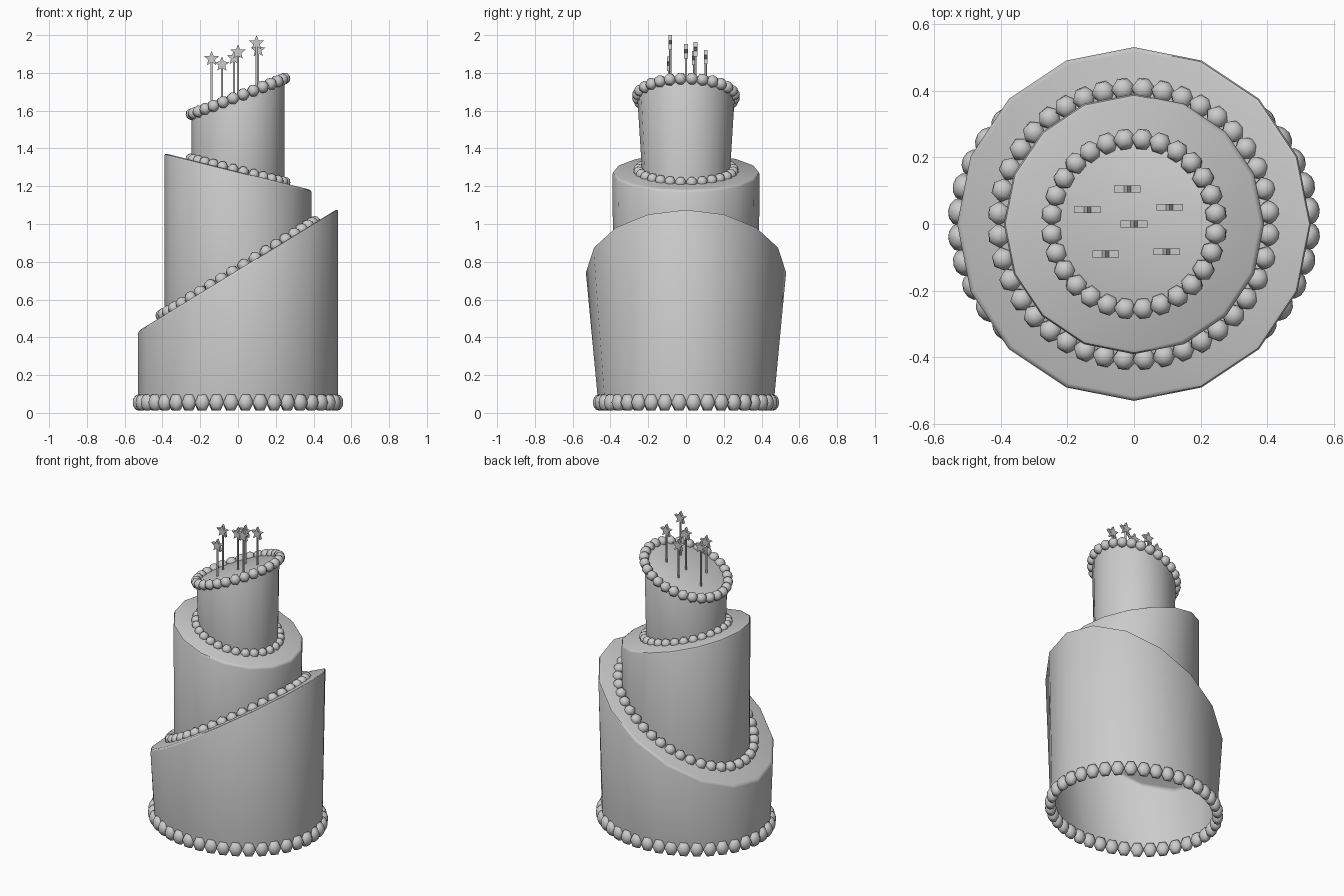
import bpy, bmesh
from math import cos, sin, pi, tau, radians
from mathutils import Matrix, Vector

if "Cube" in bpy.data.objects:
    bpy.data.objects.remove(bpy.data.objects["Cube"])

SIDES = 16


def make_object(name, bm, smooth_angle=None):
    bmesh.ops.recalc_face_normals(bm, faces=bm.faces)
    mesh = bpy.data.meshes.new(name)
    bm.to_mesh(mesh)
    bm.free()
    ob = bpy.data.objects.new(name, mesh)
    bpy.context.collection.objects.link(ob)
    if smooth_angle:
        bpy.ops.object.select_all(action='DESELECT')
        ob.select_set(True)
        bpy.context.view_layer.objects.active = ob
        bpy.ops.object.shade_smooth_by_angle(angle=radians(smooth_angle))
    return ob


def plane(height, slope):
    return lambda x: height + slope * x


def tier(name, low, high, low_radii, high_radii, bevel=0.014):
    """Open-bottomed tier between two tilted planes, with a softened top rim."""
    bm = bmesh.new()

    def ring(surface, radii, inset=0.0, drop=0.0):
        pts = []
        for i in range(SIDES):
            a = tau * i / SIDES
            x, y = (radii[0] - inset) * cos(a), (radii[1] - inset) * sin(a)
            pts.append(bm.verts.new((x, y, surface(x) - drop)))
        return pts

    rings = [ring(low, low_radii),
             ring(high, high_radii, 0, bevel),
             ring(high, high_radii, bevel * 0.3, bevel * 0.3),
             ring(high, high_radii, bevel)]
    for a, b in zip(rings, rings[1:]):
        for i in range(SIDES):
            j = (i + 1) % SIDES
            bm.faces.new((a[i], a[j], b[j], b[i]))
    bm.faces.new(rings[-1])
    return make_object(name, bm, 40)


def bead_ring(name, surface, radii, count, size, lean):
    """Ring of six-sided beads; lean 0 points their poles up, 1 points them outward."""
    bm = bmesh.new()
    # even spacing along the tilted ellipse
    pts = []
    for i in range(721):
        a = tau * i / 720
        x, y = radii[0] * cos(a), radii[1] * sin(a)
        pts.append(Vector((x, y, surface(x))))
    lengths = [0.0]
    for p, q in zip(pts, pts[1:]):
        lengths.append(lengths[-1] + (q - p).length)
    k = 0
    for i in range(count):
        target = lengths[-1] * (i + 0.5) / count
        while lengths[k] < target:
            k += 1
        a = tau * k / 720
        turn = Matrix.Rotation(a, 4, 'Z') @ Matrix.Rotation(lean * pi / 2, 4, 'Y')
        m = Matrix.Translation(pts[k]) @ turn @ Matrix.Diagonal((*size, 1))
        bmesh.ops.create_uvsphere(bm, u_segments=6, v_segments=6, radius=1, matrix=m)
    return make_object(name, bm, 180)


def star_candle(name, x, y, z, surface):
    # stick
    bm = bmesh.new()
    base = surface(x) - 0.01
    bmesh.ops.create_cone(bm, cap_ends=True, segments=6, radius1=0.006, radius2=0.006,
                          depth=z - 0.015 - base,
                          matrix=Matrix.Translation((x, y, (z - 0.015 + base) / 2)))
    make_object(name + "_stick", bm, 70)
    # star facing front
    bm = bmesh.new()
    outline = []
    for i in range(10):
        r = 0.018 if i % 2 else 0.042
        a = pi / 2 + i * pi / 5
        outline.append(bm.verts.new((x + r * cos(a), y - 0.01, z + r * sin(a))))
    face = bm.faces.new(outline)
    out = bmesh.ops.extrude_face_region(bm, geom=[face])
    moved = [g for g in out["geom"] if isinstance(g, bmesh.types.BMVert)]
    bmesh.ops.translate(bm, verts=moved, vec=(0, 0.02, 0))
    make_object(name + "_star", bm)


# Tilted cutting planes
ground = plane(0.055, 0)
low_top = plane(0.757, 0.613)
mid_top = plane(1.277, -0.25)
cake_top = plane(1.675, 0.385)

# Cake tiers
tier("bottom_tier", ground, low_top, (0.53, 0.465), (0.53, 0.53))
tier("middle_tier", low_top, mid_top, (0.39, 0.385), (0.39, 0.39))
tier("top_tier", mid_top, cake_top, (0.247, 0.233), (0.247, 0.257))

# Icing beads
bead_ring("base_beads", ground, (0.525, 0.46), 40, (0.05, 0.042, 0.034), 1)
bead_ring("middle_beads", plane(0.762, 0.613), (0.405, 0.405), 40, (0.036, 0.036, 0.034), 0.4)
bead_ring("upper_beads", plane(1.282, -0.25), (0.25, 0.25), 28, (0.031, 0.031, 0.03), 0.4)
bead_ring("rim_beads", cake_top, (0.247, 0.255), 28, (0.034, 0.034, 0.032), 0.4)

# Star candles
for i, (x, y, z) in enumerate([(-0.14, 0.043, 1.875), (-0.02, 0.105, 1.88), (0, 0, 1.91),
                               (0.107, 0.05, 1.922), (0.098, -0.083, 1.958),
                               (-0.085, -0.09, 1.845)]):
    star_candle(f"candle_{i + 1}", x, y, z, cake_top)
